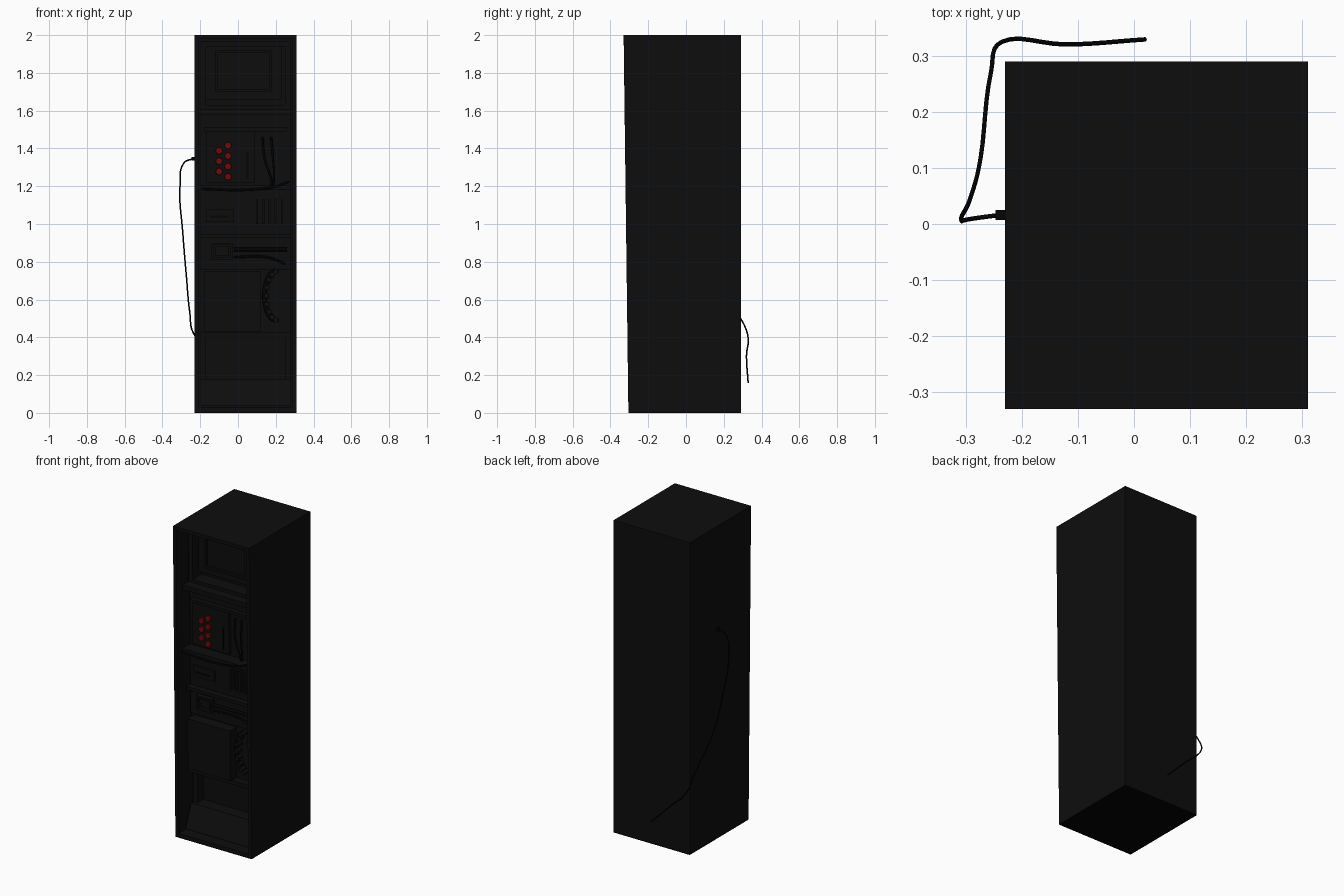
import bpy, bmesh, math
from mathutils import Vector

cube = bpy.data.objects.get("Cube")
if cube:
    bpy.data.objects.remove(cube, do_unlink=True)


def material(name, rgb):
    m = bpy.data.materials.new(name)
    m.use_nodes = True
    m.diffuse_color = (*rgb, 1)
    m.node_tree.nodes["Principled BSDF"].inputs["Base Color"].default_value = (*rgb, 1)
    return m


BODY = material("charcoal", (0.004, 0.004, 0.004))
BLACK = material("black", (0.001, 0.001, 0.001))
RED = material("red", (0.16, 0.003, 0.003))
LEFT, RIGHT, BACK = -0.23, 0.31, 0.29
RECESS = 0.2


def front(z):
    """Depth of the leaning front plane at height z."""
    return -0.305 - 0.0125 * z


def finish(name, bm, mat):
    bmesh.ops.recalc_face_normals(bm, faces=bm.faces)
    mesh = bpy.data.meshes.new(name)
    bm.to_mesh(mesh)
    bm.free()
    mesh.materials.append(mat)
    ob = bpy.data.objects.new(name, mesh)
    bpy.context.collection.objects.link(ob)
    return ob


def block_mesh(x0, x1, z0, z1, near, far=None, slope=0):
    """Block whose front follows the leaning plane, set in by near."""
    bm = bmesh.new()
    bmesh.ops.create_cube(bm, size=1)
    for v in bm.verts:
        z = z1 if v.co.z > 0 else z0
        y = front(z) + near + (slope if v.co.z > 0 else 0)
        if v.co.y > 0:
            y = BACK if far is None else front(z) + far
        v.co = Vector((x1 if v.co.x > 0 else x0, y, z))
    return bm


def block(name, x0, x1, z0, z1, near, far=RECESS, mat=BODY, slope=0):
    return finish(name, block_mesh(x0, x1, z0, z1, near, far, slope), mat)


def frame(name, x0, x1, z0, z1, near, far, w):
    block(name + "_bottom", x0, x1, z0, z0 + w, near, far)
    block(name + "_top", x0, x1, z1 - w, z1, near, far)
    block(name + "_side_a", x0, x0 + w, z0 + w, z1 - w, near, far)
    block(name + "_side_b", x1 - w, x1, z0 + w, z1 - w, near, far)


def tube(name, points, radius, mat=BLACK):
    cu = bpy.data.curves.new(name, "CURVE")
    cu.dimensions = "3D"
    cu.bevel_depth = radius
    cu.bevel_resolution = 2
    cu.resolution_u = 6
    cu.use_fill_caps = True
    sp = cu.splines.new("BEZIER")
    sp.bezier_points.add(len(points) - 1)
    for bp, p in zip(sp.bezier_points, points):
        bp.co = p
        bp.handle_left_type = bp.handle_right_type = "AUTO"
    cu.materials.append(mat)
    ob = bpy.data.objects.new(name, cu)
    bpy.context.collection.objects.link(ob)
    return ob


def disc(name, x, z, near, radius, thick, mat, sides=8):
    bm = bmesh.new()
    bmesh.ops.create_cone(bm, cap_ends=True, segments=sides, radius1=radius,
                          radius2=radius * 0.9, depth=thick)
    ob = finish(name, bm, mat)
    ob.rotation_euler.x = math.pi / 2
    ob.location = (x, front(z) + near, z)
    return ob


# Cabinet shell with a recessed front
bm = block_mesh(LEFT, RIGHT, 0.006, 2, 0)
face = min(bm.faces, key=lambda f: f.calc_center_median().y)
bmesh.ops.inset_region(bm, faces=[face], thickness=0.03)
out = bmesh.ops.extrude_face_region(bm, geom=[face])
bmesh.ops.translate(bm, vec=(0, RECESS, 0),
                    verts=[v for v in out["geom"] if isinstance(v, bmesh.types.BMVert)])
bmesh.ops.delete(bm, geom=[face], context="FACES_ONLY")
finish("cabinet", bm, BODY)
block("base", LEFT, RIGHT, 0, 0.006, 0, None, BLACK)

# Top display opening
frame("display_surround", -0.2, 0.28, 1.6, 1.97, 0.11, RECESS, 0.03)
block("display", -0.17, 0.23, 1.66, 1.95, 0.17)
frame("display_rim", -0.12, 0.18, 1.7, 1.92, 0.155, 0.17, 0.015)
block("header_ledge", -0.2, 0.28, 1.58, 1.61, 0.05)

# Control section
block("control_back", -0.2, 0.28, 1.2, 1.58, 0.12)
block("control_panel", -0.17, 0.09, 1.22, 1.49, 0.1)
block("upper_bar", -0.18, 0.26, 1.49, 1.51, 0.09)
block("slot", 0.045, 0.055, 1.24, 1.38, 0.095, 0.1, BLACK)
for i in range(7):
    col = i % 2
    disc("button", -0.053 - 0.047 * col, 1.415 - 0.0275 * i, 0.096, 0.02, 0.014, RED)
for k, dx in enumerate((0, 0.045)):
    tube("hose", [(0.13 + dx, front(1.46) + 0.11, 1.46),
                  (0.14 + dx, front(1.35) + 0.09, 1.35),
                  (0.175 + dx / 3, front(1.24) + 0.09, 1.24),
                  (0.18, front(1.2) + 0.1, 1.19)], 0.006)

# Shelf
block("shelf", -0.2, 0.28, 1.18, 1.205, 0.04)
tube("shelf_cable", [(-0.19, front(1.19) + 0.035, 1.185), (0.05, front(1.19) + 0.03, 1.18),
                     (0.2, front(1.2) + 0.035, 1.2), (0.27, front(1.22) + 0.05, 1.225)], 0.006)

# Vent section
block("vent_back", -0.2, 0.28, 0.94, 1.18, 0.12)
for i in range(5):
    x = 0.095 + 0.033 * i
    block("vent_bar", x, x + 0.012, 1.0, 1.13, 0.095, 0.12)
block("card_plate", -0.17, -0.02, 1.01, 1.08, 0.105, 0.12)
block("card_slot", -0.15, -0.05, 1.035, 1.045, 0.1, 0.105, BLACK)
block("divider", -0.2, 0.28, 0.925, 0.945, 0.08)

# Latch section
block("latch_back", -0.2, 0.28, 0.76, 0.925, 0.12)
frame("latch_plate", -0.14, -0.03, 0.81, 0.9, 0.09, 0.12, 0.012)
block("latch_block", -0.12, -0.05, 0.83, 0.88, 0.1)
tube("latch_rod", [(-0.02, front(0.86) + 0.1, 0.865), (0.26, front(0.86) + 0.1, 0.865)], 0.01)
tube("lower_rod", [(-0.02, front(0.82) + 0.11, 0.825), (0.15, front(0.82) + 0.11, 0.825),
                   (0.25, front(0.8) + 0.11, 0.79)], 0.006)

# Lower door and ribbed wheel beside it
block("door_back", -0.2, 0.28, 0.42, 0.76, 0.13)
block("door", -0.18, 0.12, 0.43, 0.75, 0.06)
arc = []
for i in range(9):
    a = math.radians(100 + 20 * i)
    z = 0.62 + 0.13 * math.sin(a)
    x = 0.2 + 0.06 * math.cos(a)
    arc.append((x, front(z) + 0.1, z))
    disc("wheel_rib", x + 0.01, z, 0.1, 0.016, 0.04, BODY, 6)
tube("wheel_rim", arc, 0.012)

# Bottom tray and sloping step
block("tray_lip", -0.2, 0.28, 0.4, 0.425, 0.08)
block("step", -0.2, 0.28, 0.036, 0.18, 0.06, slope=0.06)
block("tray_wall", -0.2, -0.17, 0.18, 0.4, 0.14)
block("tray_wall", 0.25, 0.28, 0.18, 0.4, 0.14)

# Side plug and power cable
bm = bmesh.new()
bmesh.ops.create_cube(bm, size=1)
bmesh.ops.scale(bm, vec=(0.022, 0.018, 0.018), verts=bm.verts)
plug = finish("plug", bm, BLACK)
plug.location = (-0.236, 0.016, 1.345)
tube("power_cable", [(-0.24, 0.016, 1.345), (-0.285, 0.01, 1.325), (-0.307, 0.006, 1.2),
                     (-0.292, 0.045, 0.95), (-0.273, 0.12, 0.72), (-0.255, 0.27, 0.53),
                     (-0.235, 0.325, 0.42), (-0.12, 0.32, 0.3), (0.02, 0.329, 0.16)], 0.004)
